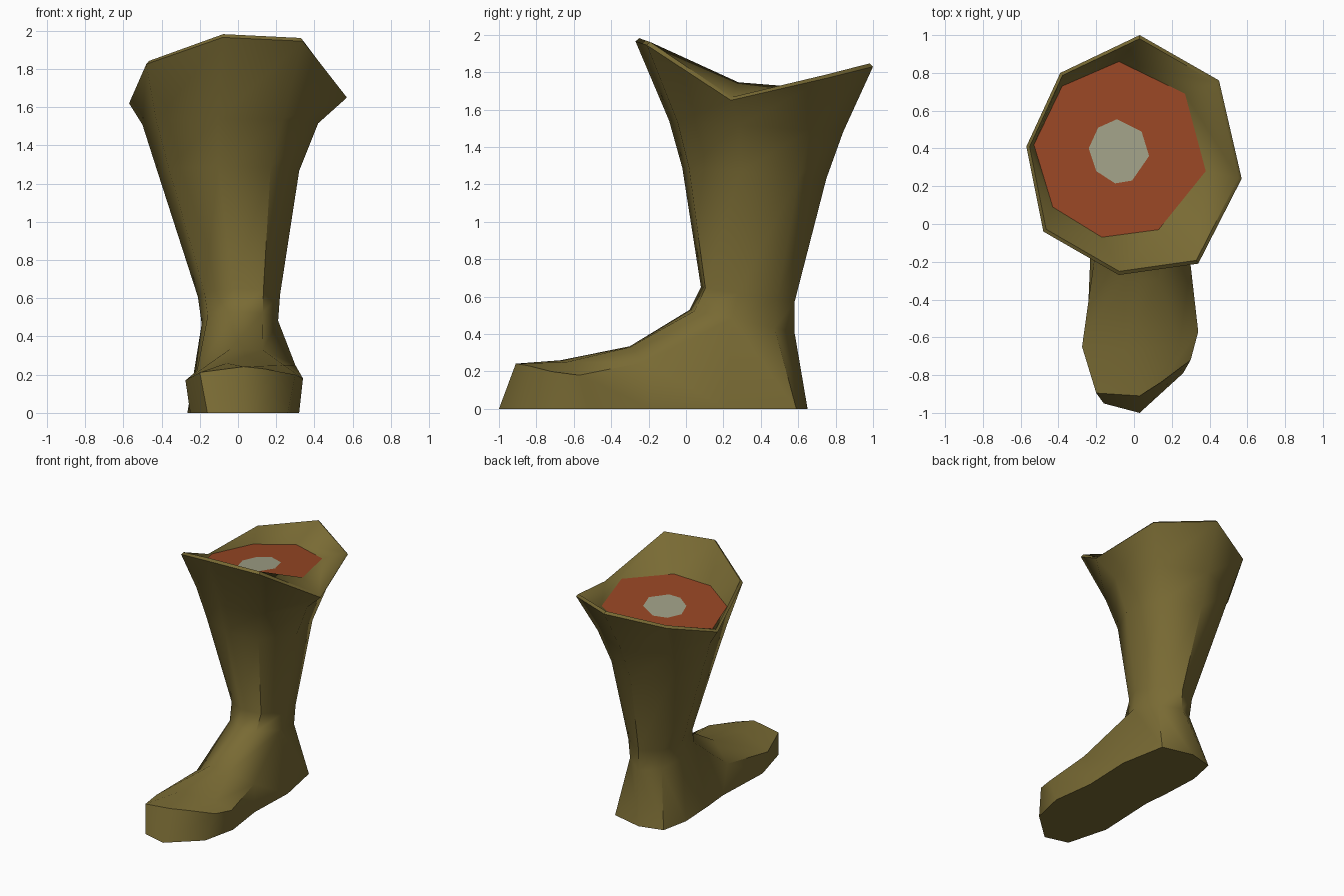
import bpy
import bmesh
import math

if "Cube" in bpy.data.objects:
    bpy.data.objects.remove(bpy.data.objects["Cube"], do_unlink=True)


def material(name, rgb):
    m = bpy.data.materials.new(name)
    m.use_nodes = True
    m.diffuse_color = (*rgb, 1)
    m.node_tree.nodes["Principled BSDF"].inputs["Base Color"].default_value = (*rgb, 1)
    return m


OLIVE = material("olive leather", (0.19, 0.145, 0.034))
RED = material("raw red", (0.31, 0.062, 0.018))
BONE = material("bone", (0.35, 0.35, 0.24))


def finish(bm, name, mat, angle=None):
    bmesh.ops.recalc_face_normals(bm, faces=bm.faces[:])
    mesh = bpy.data.meshes.new(name)
    bm.to_mesh(mesh)
    bm.free()
    mesh.materials.append(mat)
    ob = bpy.data.objects.new(name, mesh)
    bpy.context.scene.collection.objects.link(ob)
    if angle:
        bpy.ops.object.select_all(action='DESELECT')
        bpy.context.view_layer.objects.active = ob
        ob.select_set(True)
        bpy.ops.object.shade_smooth_by_angle(angle=math.radians(angle))
    return ob


def add(bm, points):
    return [bm.verts.new(p) for p in points]


def bridge(bm, a, b, closed=True):
    n = len(a)
    for i in range(n if closed else n - 1):
        j = (i + 1) % n
        bm.faces.new((a[i], a[j], b[j], b[i]))


# Eight-sided flared rim, starting at the back
RIM = [(0.03, 1.0, 1.83), (0.45, 0.76, 1.77), (0.57, 0.24, 1.65), (0.34, -0.21, 1.945),
       (-0.08, -0.27, 1.965), (-0.48, -0.04, 1.825), (-0.57, 0.41, 1.62), (-0.39, 0.80, 1.75)]


def leg_ring(x0, x1, y0, y1, z_front, z_back):
    """The rim outline fitted into a box, tilted from front to back."""
    pts = []
    for x, y, _ in RIM:
        u, v = (x + 0.57) / 1.14, (y + 0.27) / 1.27
        pts.append((x0 + u * (x1 - x0), y0 + v * (y1 - y0), z_front + v * (z_back - z_front)))
    return pts


def cut_height(x, y):
    return 1.69 + 0.11 * (x + 0.08) - 0.05 * (y - 0.39)


def on_cut(outline, lift=0.0):
    return [(x, y, cut_height(x, y) + lift) for x, y in outline]


CUT = [(-0.08, 0.86), (0.27, 0.69), (0.38, 0.28), (0.13, -0.03),
       (-0.17, -0.07), (-0.43, 0.09), (-0.53, 0.42), (-0.38, 0.73)]
CORE = [(-0.09, 0.555), (0.04, 0.49), (0.08, 0.36), (-0.01, 0.23),
        (-0.10, 0.215), (-0.20, 0.28), (-0.24, 0.40), (-0.19, 0.51)]

# Boot: cuff lining, lip and shaft lofted from top to ankle
bm = bmesh.new()
lip = [(x * 0.97, 0.37 + (y - 0.37) * 0.97, z + 0.017) for x, y, z in RIM]
rings = [add(bm, p) for p in (
    on_cut(CUT), lip, RIM,
    leg_ring(-0.50, 0.42, -0.09, 0.84, 1.54, 1.48),
    leg_ring(-0.42, 0.32, -0.02, 0.75, 1.29, 1.23),
    leg_ring(-0.21, 0.22, 0.08, 0.58, 0.65, 0.57),
    leg_ring(-0.19, 0.21, 0.02, 0.58, 0.53, 0.41))]
for a, b in zip(rings, rings[1:]):
    bridge(bm, a, b)
ankle = rings[-1]

# Heel: back of the ankle drops to the sole
heel = add(bm, [(0.29, 0.22, 0), (0.22, 0.59, 0), (-0.03, 0.65, 0),
                (-0.22, 0.60, 0), (-0.265, 0.38, 0), (-0.25, 0.08, 0)])
bridge(bm, [ankle[i] for i in (2, 1, 0, 7, 6, 5)], heel, closed=False)

# Foot: open arches from ankle to toe, right sole edge to left sole edge
arches = [[heel[0], ankle[2], ankle[3], ankle[4], ankle[5], heel[5]]]
for pts in (
    [(0.275, -0.18, 0), (0.30, -0.22, 0.25), (0.13, -0.30, 0.33),
     (-0.04, -0.30, 0.335), (-0.215, -0.22, 0.22), (-0.23, -0.14, 0)],
    [(0.32, -0.52, 0), (0.34, -0.57, 0.18), (0.24, -0.64, 0.25),
     (-0.06, -0.67, 0.26), (-0.275, -0.65, 0.17), (-0.25, -0.62, 0)],
    [(0.26, -0.79, 0), (0.30, -0.72, 0.20), (0.14, -0.84, 0.23),
     (0.03, -0.91, 0.242), (-0.20, -0.895, 0.212), (-0.16, -0.95, 0)],
):
    arches.append(add(bm, pts))
for a, b in zip(arches, arches[1:]):
    bridge(bm, a, b, closed=False)

# Toe front and flat sole
toe = bm.verts.new((0.03, -1.0, 0))
end = arches[-1]
bm.faces.new((end[0], end[1], end[2], end[3], toe))
bm.faces.new((toe, end[3], end[4], end[5]))
bm.faces.new([a[0] for a in arches[1:]] + [toe]
             + [a[5] for a in reversed(arches[1:])] + heel[::-1])
finish(bm, "boot", OLIVE, 50)

# Flat cut face across the top, with a hole for the bone
bm = bmesh.new()
bridge(bm, add(bm, on_cut(CUT)), add(bm, on_cut(CORE)))
flesh = finish(bm, "cut_face", RED)

# Bone end flush in the middle
bm = bmesh.new()
bm.faces.new(add(bm, on_cut(CORE)))
bone = finish(bm, "bone_end", BONE)

# Both open faces look upward
for ob in (flesh, bone):
    if ob.data.polygons[0].normal.z < 0:
        ob.data.flip_normals()
